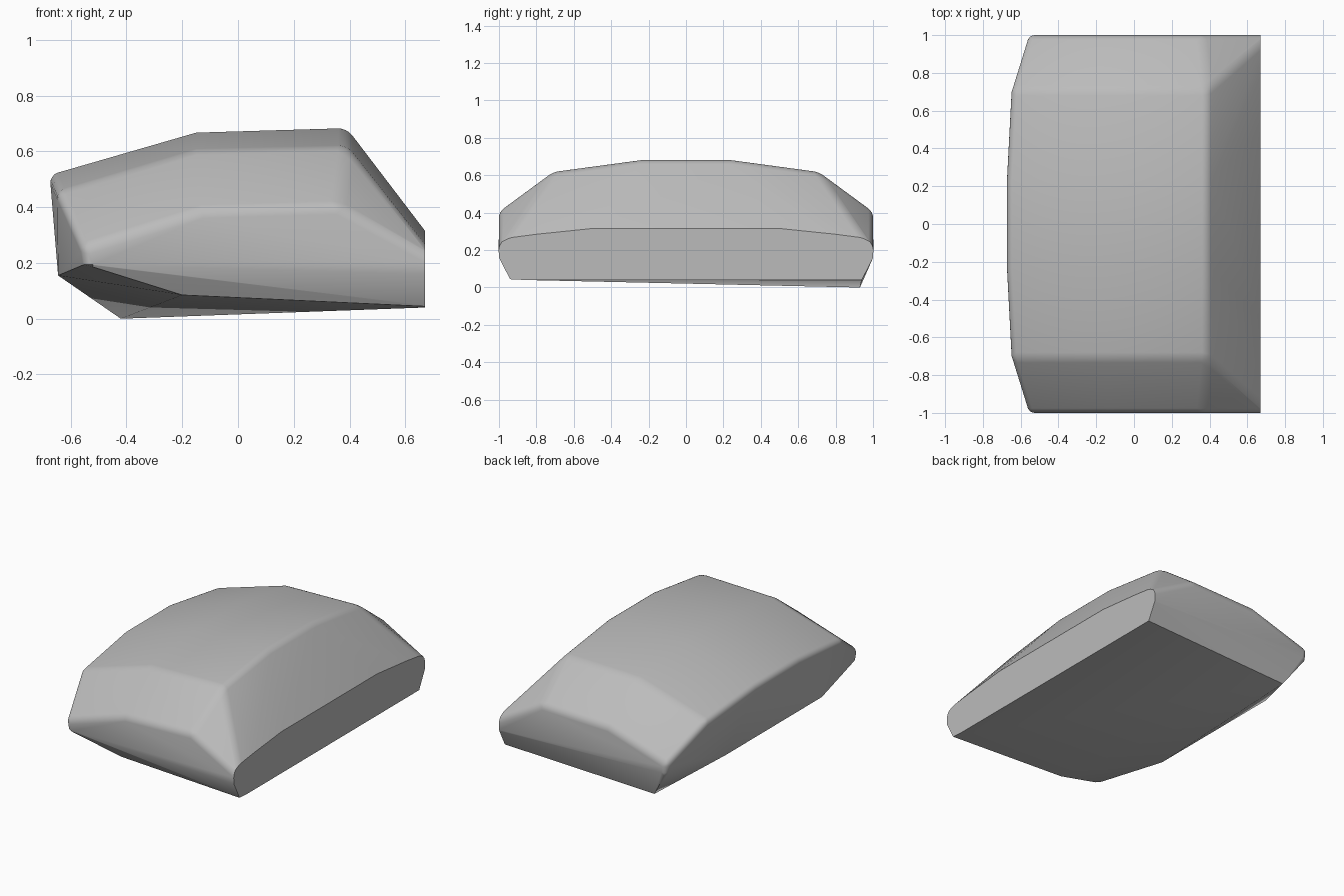
import bpy
import bmesh
from mathutils import Vector

cube = bpy.data.objects.get("Cube")
if cube:
    bpy.data.objects.remove(cube, do_unlink=True)

# Plain grey finish
grey = bpy.data.materials.new("plain_grey")
grey.use_nodes = True
colour = (0.5, 0.5, 0.5, 1)
grey.diffuse_color = colour
grey.node_tree.nodes["Principled BSDF"].inputs["Base Color"].default_value = colour

# Corner points of one half, mirrored across y
half = [
    # crown, shoulder and end outlines, from back to front
    (-0.675, 0.23, 0.515), (-0.15, 0.23, 0.667), (0.39, 0.23, 0.683), (0.72, 0.55, 0.25),
    (-0.65, 0.71, 0.455), (-0.15, 0.71, 0.605), (0.39, 0.71, 0.618), (0.72, 1, 0.205),
    (-0.56, 1, 0.255), (-0.13, 1, 0.39), (0.36, 1, 0.405),
    # lower rim
    (-0.645, 0.5, 0.155), (-0.55, 1, 0.195), (0.72, 1, 0.158), (0.72, 0.94, 0.042),
]
points = [(x, s * y, z) for x, y, z in half for s in (1, -1)]
# Uneven underside corners
points += [(-0.42, 0.93, 0), (-0.2, -0.94, 0.085)]

bm = bmesh.new()
for p in points:
    bm.verts.new(p)
bmesh.ops.convex_hull(bm, input=bm.verts[:])
bmesh.ops.dissolve_limit(bm, angle_limit=0.03, verts=bm.verts[:], edges=bm.edges[:])
bmesh.ops.recalc_face_normals(bm, faces=bm.faces[:])

# Round the upper ridges only
ridges = [e for e in bm.edges
          if e.calc_face_angle(0) > 0.42
          and max(v.co.z for v in e.verts) > 0.21
          and min(v.co.z for v in e.verts) > 0.14
          and min(v.co.x for v in e.verts) < 0.7]
bmesh.ops.bevel(bm, geom=ridges, offset=0.03, offset_type='OFFSET', segments=4,
                profile=0.5, affect='EDGES', clamp_overlap=True)

# Cut the flat end and close it
cut = bmesh.ops.bisect_plane(bm, geom=bm.verts[:] + bm.edges[:] + bm.faces[:],
                             plane_co=Vector((0.67, 0, 0)), plane_no=Vector((1, 0, 0)),
                             clear_outer=True)
rim = [e for e in cut["geom_cut"] if isinstance(e, bmesh.types.BMEdge)]
bmesh.ops.contextual_create(bm, geom=rim)
bmesh.ops.recalc_face_normals(bm, faces=bm.faces[:])

mesh = bpy.data.meshes.new("rounded_block")
bm.to_mesh(mesh)
bm.free()
mesh.materials.append(grey)
block = bpy.data.objects.new("rounded_block", mesh)
bpy.context.collection.objects.link(block)

# Smooth shading with sharp rim edges
bpy.ops.object.select_all(action='DESELECT')
block.select_set(True)
bpy.context.view_layer.objects.active = block
bpy.ops.object.shade_smooth_by_angle(angle=0.5)
